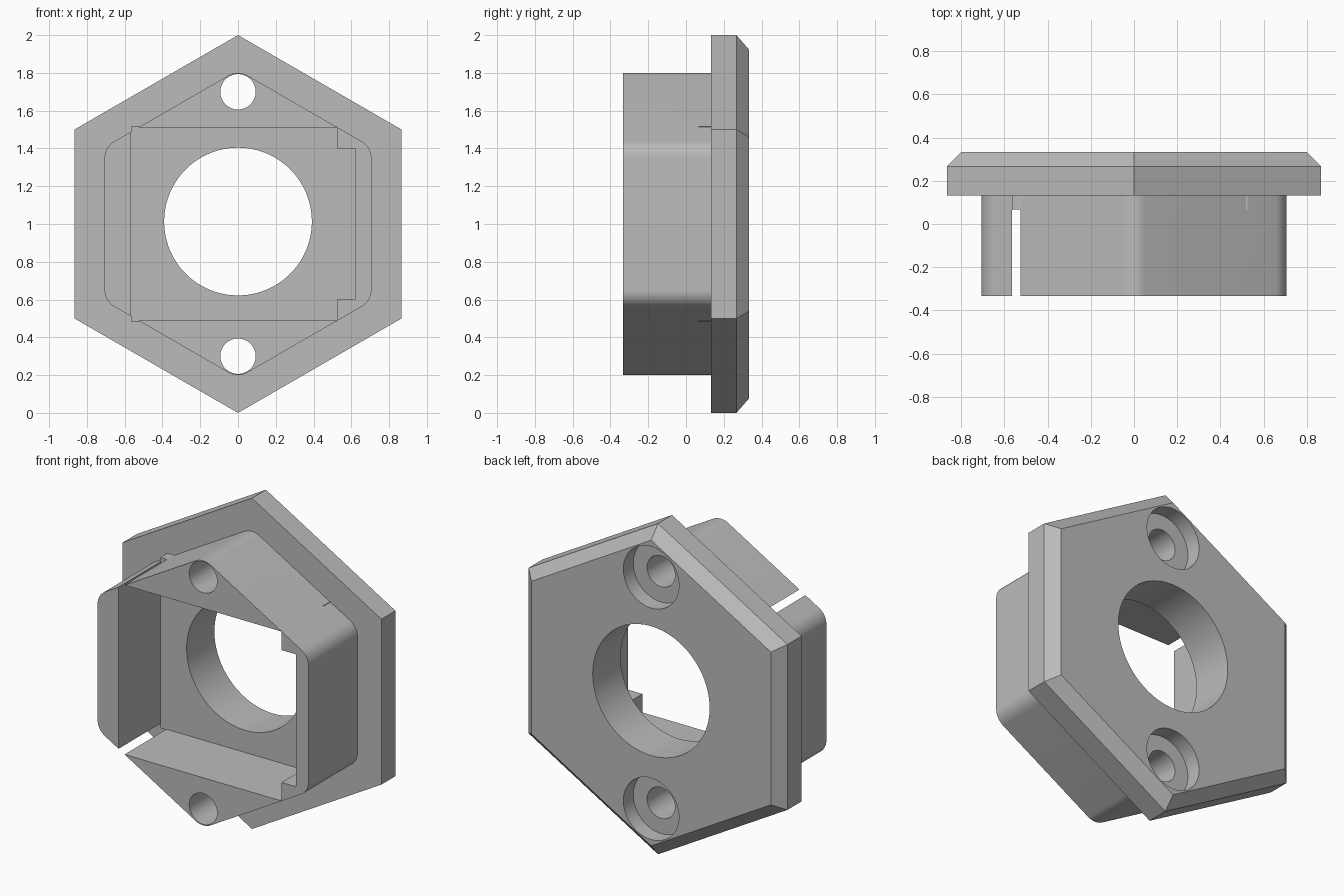
import bpy, bmesh
from math import sin, cos, pi, radians

cube = bpy.data.objects.get("Cube")
if cube:
    bpy.data.objects.remove(cube, do_unlink=True)

grey = bpy.data.materials.new("plain grey")
grey.use_nodes = True
grey.diffuse_color = (0.5, 0.5, 0.5, 1)
grey.node_tree.nodes["Principled BSDF"].inputs["Base Color"].default_value = (0.5, 0.5, 0.5, 1)

MID = 1.0        # height of the axis
FRONT = -0.333
BACK = 0.333
FLOOR = 0.067    # bottom of the pocket


def loft(name, *rings):
    """Solid through rings of (y, [(x, z), ...]) with equal point counts."""
    bm = bmesh.new()
    loops = [[bm.verts.new((x, y, z)) for x, z in pts] for y, pts in rings]
    n = len(loops[0])
    for a, b in zip(loops, loops[1:]):
        for i in range(n):
            j = (i + 1) % n
            bm.faces.new((a[i], a[j], b[j], b[i]))
    bm.faces.new(loops[0])
    bm.faces.new(loops[-1])
    bmesh.ops.recalc_face_normals(bm, faces=bm.faces)
    mesh = bpy.data.meshes.new(name)
    bm.to_mesh(mesh)
    bm.free()
    mesh.materials.append(grey)
    obj = bpy.data.objects.new(name, mesh)
    bpy.context.collection.objects.link(obj)
    return obj


def circle(radius, z=MID, sides=64):
    return [(radius * sin(2 * pi * i / sides), z + radius * cos(2 * pi * i / sides))
            for i in range(sides)]


def rectangle(x0, x1, half):
    return [(x0, MID - half), (x1, MID - half), (x1, MID + half), (x0, MID + half)]


def rounded_hexagon(reach, radius, steps=10):
    pts = []
    for k in range(6):
        c = radians(60 * k)
        for s in range(steps + 1):
            a = c + radians(60 * s / steps - 30)
            pts.append((reach * sin(c) + radius * sin(a),
                        MID + reach * cos(c) + radius * cos(a)))
    return pts


def prism(name, y0, y1, pts):
    return loft(name, (y0, pts), (y1, pts))


def combine(target, tool, operation):
    mod = target.modifiers.new(operation, "BOOLEAN")
    mod.operation = operation
    mod.solver = "EXACT"
    mod.object = tool
    bpy.context.view_layer.objects.active = target
    bpy.ops.object.modifier_apply(modifier=mod.name)
    bpy.data.objects.remove(tool, do_unlink=True)


# Hexagonal flange with a chamfered back rim
hexagon = circle(1.0, sides=6)
body = loft("hexagonal_housing", (0.133, hexagon), (0.267, hexagon),
            (BACK, circle(0.924, sides=6)))

# Rounded boss on the front
combine(body, prism("boss", FRONT, 0.2, rounded_hexagon(0.7, 0.1)), "UNION")

# Pocket, side notch and the floor plate that slightly overhangs the boss
combine(body, prism("pocket", FRONT - 0.1, FLOOR, rectangle(-0.566, 0.525, 0.512)), "DIFFERENCE")
combine(body, prism("notch", FRONT - 0.1, FLOOR, rectangle(0.4, 0.62, 0.4)), "DIFFERENCE")
combine(body, prism("floor", FLOOR, 0.2, rectangle(-0.566, 0.525, 0.516)), "UNION")

# Central bore, screw holes and their counterbores
combine(body, prism("bore", -0.5, 0.5, circle(0.391, MID + 0.013, 96)), "DIFFERENCE")
for side in (-1, 1):
    z = MID + side * 0.7
    combine(body, prism("screw_hole", -0.5, 0.5, circle(0.0935, z, 48)), "DIFFERENCE")
    combine(body, prism("counterbore", BACK - 0.095, 0.5, circle(0.186, z)), "DIFFERENCE")

# Smooth the round walls, keep the edges crisp
bpy.ops.object.select_all(action="DESELECT")
body.select_set(True)
bpy.context.view_layer.objects.active = body
bpy.ops.object.shade_smooth_by_angle(angle=radians(25))
